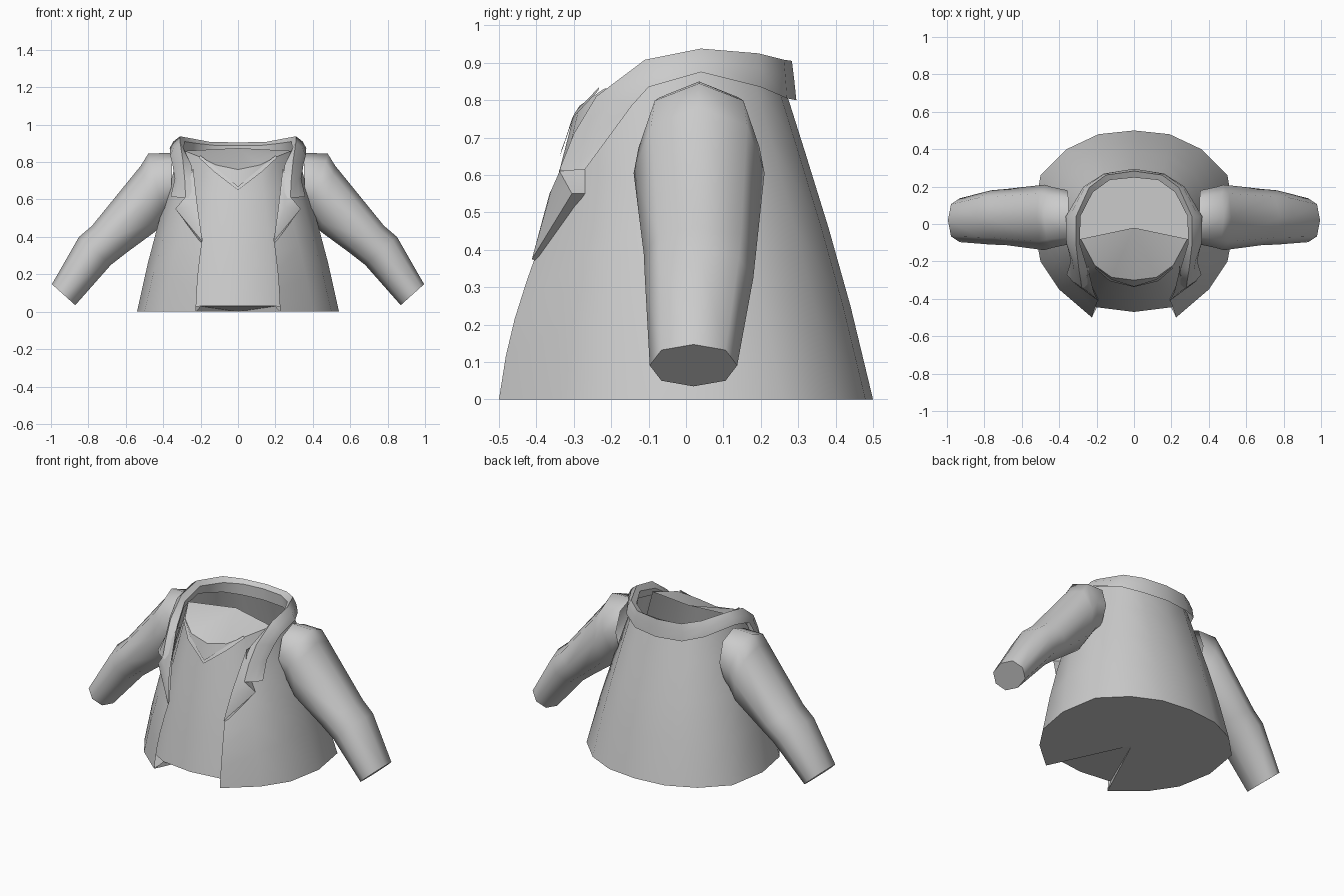
import bpy, bmesh, math
from mathutils import Vector

if "Cube" in bpy.data.objects:
    bpy.data.objects.remove(bpy.data.objects["Cube"])

cloth = bpy.data.materials.new("grey_cloth")
cloth.diffuse_color = (0.6, 0.6, 0.6, 1)
cloth.use_nodes = True
cloth.node_tree.nodes["Principled BSDF"].inputs["Base Color"].default_value = cloth.diffuse_color


def build(name, faces, ref=(0, 0, 0.4), angle=50):
    """Half part from point loops, facing away from ref, mirrored across x."""
    bm = bmesh.new()
    for pts in faces:
        bm.faces.new([bm.verts.new(p) for p in pts])
    bmesh.ops.remove_doubles(bm, verts=bm.verts, dist=0.0005)
    bmesh.ops.recalc_face_normals(bm, faces=bm.faces)
    bm.normal_update()
    out = sum(f.normal.dot(f.calc_center_median() - Vector(ref)) * f.calc_area() for f in bm.faces)
    if out < 0:
        bmesh.ops.reverse_faces(bm, faces=bm.faces)
    me = bpy.data.meshes.new(name)
    bm.to_mesh(me)
    bm.free()
    ob = bpy.data.objects.new(name, me)
    bpy.context.collection.objects.link(ob)
    me.materials.append(cloth)
    bpy.ops.object.select_all(action='DESELECT')
    ob.select_set(True)
    bpy.context.view_layer.objects.active = ob
    bpy.ops.object.shade_smooth_by_angle(angle=math.radians(angle))
    mod = ob.modifiers.new("mirror", 'MIRROR')
    mod.use_clip = True
    return ob


def loft(rows, closed=False):
    """Quads between successive rows of points."""
    faces = []
    for a, b in zip(rows, rows[1:]):
        n = len(a)
        for i in range(n if closed else n - 1):
            j = (i + 1) % n
            faces.append([a[i], a[j], b[j], b[i]])
    return faces


def between(low, high, t, bulge):
    """Row between two rows, pushed outwards in the middle."""
    row = []
    for p, q in zip(low, high):
        v = Vector(p).lerp(Vector(q), t)
        k = 1 + bulge * math.sin(math.pi * t)
        row.append((v.x * k, v.y * k, v.z))
    return row


STEPS = (0, 0.3, 0.55, 0.8, 1)

# jacket body: hem to neckline, open at the front
hem = [(0, .5, 0), (.19, .48, 0), (.36, .4, 0), (.5, .26, 0), (.54, .02, 0),
       (.5, -.2, 0), (.4, -.35, 0), (.225, -.5, 0)]
neck = [(0, .265, .83), (.15, .245, .84), (.24, .18, .86), (.31, .04, .89), (.31, -.09, .86),
        (.29, -.2, .75), (.25, -.28, .64), (.19, -.4, .39)]
build("jacket_body", loft([between(hem, neck, t, .03) for t in STEPS]))

# shirt front behind the opening
shirt_hem = [(0, -.47, .03), (.2, -.445, .03), (.36, -.33, .01), (.51, -.1, 0)]
shirt_neck = [(0, -.30, .76), (.12, -.285, .785), (.21, -.22, .83), (.285, -.08, .86)]
build("shirt_front", loft([between(shirt_hem, shirt_neck, t, .02) for t in STEPS]))

# shirt yoke rising from the neckline to a ridge across the shoulders
ridge = (0, -.02, .875)
build("shirt_yoke", [[ridge, a, b] for a, b in zip(shirt_neck, shirt_neck[1:])])

# pointed shirt neckband
band_low = [(0, -.337, .65), (.13, -.305, .75), (.21, -.235, .825)]
band_top = [(0, -.332, .67), (.12, -.295, .77), (.2, -.232, .835)]
build("shirt_neckband", loft([band_low, band_top]))

# underside with the raised notch at the front
mid = (0, -.02, 0)
floor = [[mid, a, b] for a, b in zip(hem, hem[1:])]
floor += [[mid, hem[-1], shirt_hem[1]], [mid, shirt_hem[1], shirt_hem[0]]]
build("underside", floor, angle=10)

# folded collar: outer edge, roll, crest, inner edge, inner wall
outer = [(0, .295, .80), (.16, .27, .805), (.27, .2, .835), (.365, .04, .875), (.362, -.1, .835),
         (.35, -.145, .785), (.338, -.2, .71), (.36, -.27, .615)]
crest = [(0, .283, .905), (.15, .262, .908), (.24, .195, .925), (.31, .04, .938),
         (.31, -.11, .908), (.295, -.24, .81), (.285, -.3, .71), (.28, -.34, .61)]
inner = [(0, .248, .89), (.13, .235, .89), (.22, .17, .9), (.287, .04, .91), (.288, -.11, .87),
         (.25, -.235, .785), (.238, -.29, .7), (.23, -.335, .6)]
wall = [(0, .25, .82), (.14, .235, .82), (.225, .17, .84), (.3, .04, .86), (.3, -.1, .83),
        (.265, -.22, .74), (.25, -.26, .67), (.24, -.3, .6)]
roll = [(a[0] * .55 + b[0] * .45 + .006 * (a[0] > 0), a[1] * .5 + b[1] * .5,
         a[2] * .45 + b[2] * .55) for a, b in zip(outer, crest)]
build("collar", loft([outer, roll, crest, inner, wall]), ref=(0, 0, .7))

# lapel with its step below the collar
lapel = [(.24, -.26, .77), (.285, -.338, .61), (.335, -.305, .55), (.19, -.412, .375),
         (.215, -.365, .55)]
peak = (.25, -.36, .56)
faces = [[peak, lapel[i], lapel[(i + 1) % 5]] for i in range(5)]
under = [(.24, -.22, .77), (.27, -.27, .62), (.3, -.27, .55), (.2, -.4, .37)]
faces += loft([lapel[:4], under])
build("lapel", faces, ref=(.2, -.1, .55))

# sleeve: eight-sided rings (top x, top z, bottom x, bottom z, y centre, y half width)
rings = []
for tx, tz, bx, bz, cy, w in [(.35, .85, .36, .53, .035, .145),
                              (.48, .845, .39, .5, .035, .162), (.52, .78, .44, .43, .035, .175),
                              (.78, .46, .59, .32, .037, .15), (.85, .4, .68, .25, .035, .145),
                              (.995, .147, .87, .035, .02, .117)]:
    ring = []
    for i in range(8):
        a = math.tau * i / 8
        s = .5 + .5 * math.copysign(abs(math.cos(a)) ** .9, math.cos(a))
        y = cy + w * math.copysign(abs(math.sin(a)) ** .9, math.sin(a))
        ring.append((bx + (tx - bx) * s, y, bz + (tz - bz) * s))
    rings.append(ring)
build("sleeve", loft(rings, closed=True) + [rings[-1]], ref=(.62, .03, .5), angle=62)
